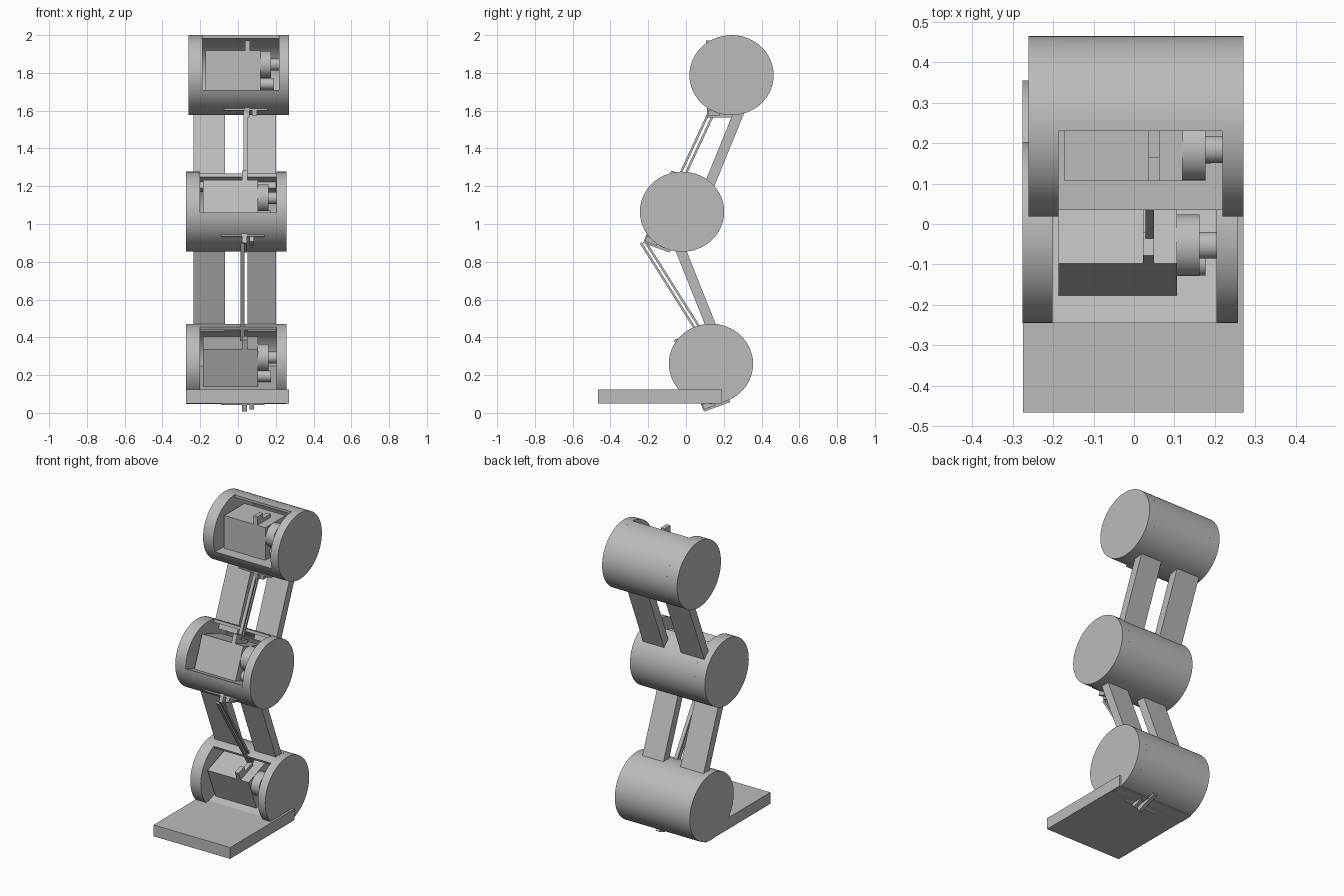
import bpy, bmesh
from math import cos, sin, pi, radians, sqrt
from mathutils import Matrix, Vector

if "Cube" in bpy.data.objects:
    bpy.data.objects.remove(bpy.data.objects["Cube"])

grey = bpy.data.materials.new("plain grey")
grey.use_nodes = True
colour = (0.5, 0.5, 0.5, 1)
grey.diffuse_color = colour
grey.node_tree.nodes["Principled BSDF"].inputs["Base Color"].default_value = colour

R = 0.223
SQUASH = Matrix.Diagonal((1, 1, 0.95, 1))
WORLD = Matrix.Identity(4)


def prism(name, profile, x0, x1, frame=WORLD, smooth=False):
    """Extrude a (y, z) outline along x."""
    bm = bmesh.new()
    a = [bm.verts.new((x0, y, z)) for y, z in profile]
    b = [bm.verts.new((x1, y, z)) for y, z in profile]
    bm.faces.new(a)
    bm.faces.new(b[::-1])
    n = len(a)
    for i in range(n):
        bm.faces.new((a[i], b[i], b[(i + 1) % n], a[(i + 1) % n]))
    bm.transform(frame)
    bmesh.ops.recalc_face_normals(bm, faces=bm.faces)
    mesh = bpy.data.meshes.new(name)
    bm.to_mesh(mesh)
    bm.free()
    mesh.materials.append(grey)
    ob = bpy.data.objects.new(name, mesh)
    bpy.context.collection.objects.link(ob)
    if smooth:
        bpy.ops.object.select_all(action='DESELECT')
        ob.select_set(True)
        bpy.context.view_layer.objects.active = ob
        bpy.ops.object.shade_smooth_by_angle(angle=radians(30))
    return ob


def rect(y0, y1, z0, z1):
    return [(y0, z0), (y1, z0), (y1, z1), (y0, z1)]


def arc(r, start, end, steps, cy=0, cz=0):
    return [(cy + r * cos(start + (end - start) * i / steps),
             cz + r * sin(start + (end - start) * i / steps)) for i in range(steps + 1)]


def disc(r, cy=0, cz=0, steps=64):
    return arc(r, 0, 2 * pi, steps, cy, cz)[:-1]


def bar(name, start, end, thick, x0, x1):
    """Straight bar between two (y, z) points."""
    s, e = Vector(start), Vector(end)
    d = (e - s).normalized()
    n = Vector((-d.y, d.x)) * thick / 2
    return prism(name, [s + n, e + n, e - n, s - n], x0, x1)


def joint(name, x, y, z, lean):
    """Drum with an open pocket, holding a motor and its gear train."""
    f = Matrix.Translation((x, y, z)) @ SQUASH @ Matrix.Rotation(radians(lean), 4, 'X')
    floor, inner = -0.084, 0.205
    # end caps
    prism(name + "_right_cap", disc(R), -0.266, -0.192, f, True)
    prism(name + "_left_cap", disc(R), 0.213, 0.266, f, True)
    # shell with flat floor and curved back wall
    lip = pi + 0.386
    top = pi / 2 + 0.05
    outer = arc(R, lip - 2 * pi, top, 60)
    back = arc(inner, top, -0.422, 28)
    prism(name + "_shell", outer + back, -0.192, 0.213, f, True)
    # motor and output gears
    prism(name + "_motor", rect(-0.135, 0.07, floor, 0.137), -0.177, 0.115, f)
    prism(name + "_gear", disc(0.076, -0.057, 0.06, 40), 0.115, 0.171, f, True)
    prism(name + "_shaft", disc(0.033, -0.057, 0.06, 32), 0.171, 0.213, f, True)
    prism(name + "_small_gear", disc(0.032, -0.06, -0.05, 32), 0.115, 0.185, f, True)
    # upper horn
    prism(name + "_horn", rect(-0.135, -0.075, 0.137, 0.194), 0.031, 0.058, f)
    prism(name + "_horn_back", rect(-0.075, 0.0, 0.137, 0.16), 0.031, 0.058, f)
    # lower lug and cross pin
    prism(name + "_lug", rect(-0.13, 0.02, -0.236, -0.16), 0.031, 0.056, f)
    prism(name + "_cross_pin", rect(-0.13, -0.09, -0.196, -0.187), -0.08, 0.15, f)
    prism(name + "_lug_collar", rect(-0.125, -0.06, -0.225, -0.18), 0.07, 0.095, f)


joint("hip", 0.005, 0.241, 1.788, 0)
joint("knee", -0.009, -0.021, 1.065, -21)
joint("ankle", -0.009, 0.132, 0.26, 21)

# paired leg beams
for side, x0, x1 in (("right", -0.235, -0.07), ("left", 0.05, 0.2)):
    bar(side + "_thigh_beam", (0.29, 1.615), (0.113, 1.18), 0.054, x0, x1)
    bar(side + "_shin_beam", (-0.035, 0.88), (0.14, 0.44), 0.054, x0, x1)

# twin push rods
for i, o in enumerate((-0.014, 0.014)):
    bar(f"thigh_rod_{i}", (0.14 + o, 1.6), (-0.03 + o, 1.235), 0.012, 0.028, 0.05)
    bar(f"shin_rod_{i}", (-0.225 + o, 0.9), (0.1 + o, 0.385), 0.012, 0.012, 0.035)

# foot plate
prism("foot_plate", rect(-0.465, 0.19, 0.05, 0.123), -0.274, 0.27)
